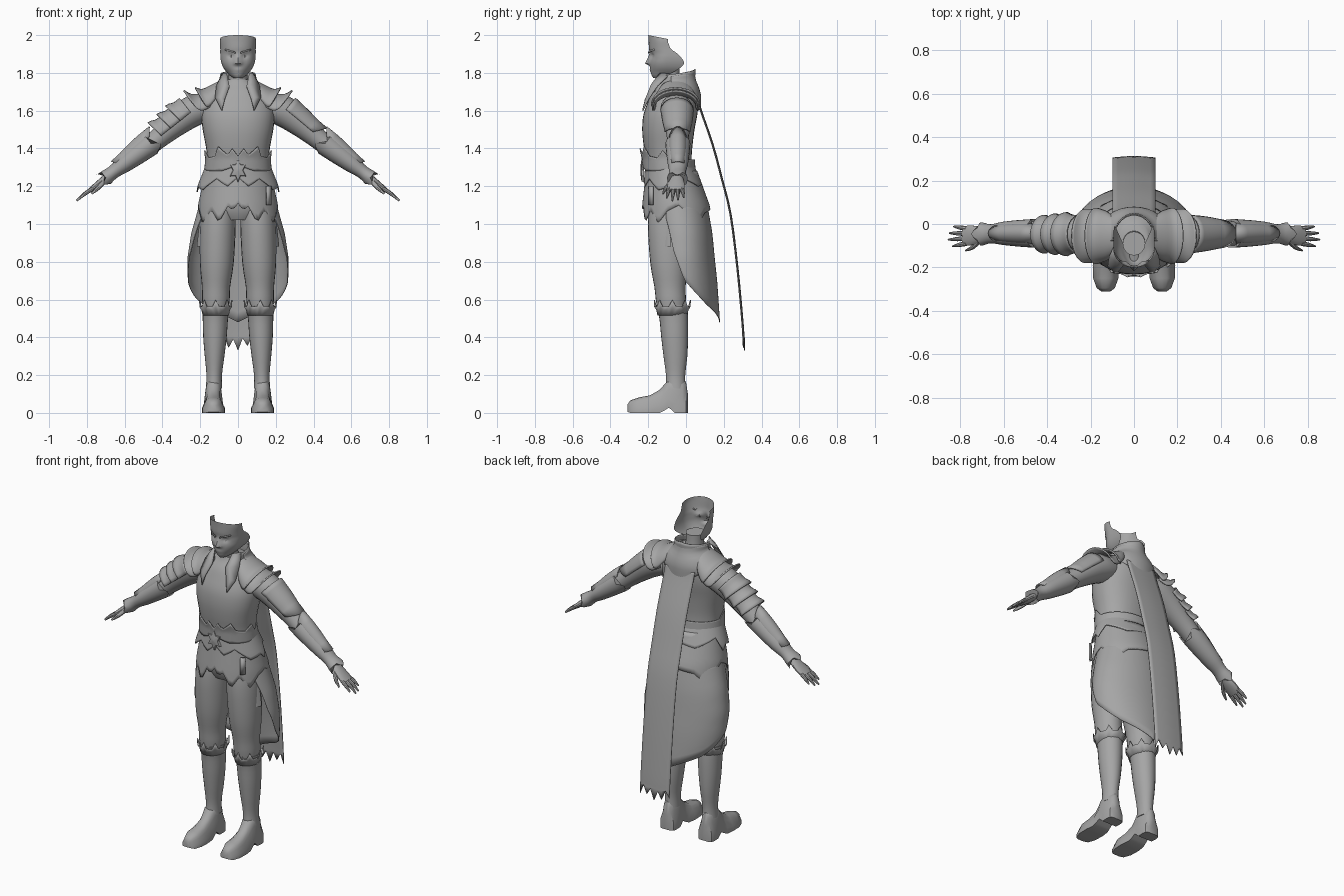
import bpy, bmesh
from math import sin, cos, pi, radians, copysign
from mathutils import Vector

GREY = bpy.data.materials.new("plain_grey")
GREY.diffuse_color = (0.38, 0.38, 0.38, 1)


def lerp_table(tab, x):
    """Linear lookup in rows of (key, value...) sorted by key."""
    if x <= tab[0][0]:
        return tab[0][1:]
    for a, b in zip(tab, tab[1:]):
        if x <= b[0]:
            f = (x - a[0]) / (b[0] - a[0])
            return [p + (q - p) * f for p, q in zip(a[1:], b[1:])]
    return tab[-1][1:]


def spline(rows, k=3):
    """Catmull-Rom resampling of station rows."""
    out = []
    for i in range(len(rows) - 1):
        p = [rows[max(0, min(len(rows) - 1, i + j))] for j in (-1, 0, 1, 2)]
        for s in range(k):
            t = s / k
            out.append([0.5 * (2 * b + (c - a) * t + (2 * a - 5 * b + 4 * c - d) * t * t
                               + (3 * b - a - 3 * c + d) * t ** 3) for a, b, c, d in zip(*p)])
    return out + [list(rows[-1])]


def surf(name, rows, closed=False, caps=False, mirror=False, thick=0):
    """Skin a grid of points."""
    bm = bmesh.new()
    vs = [[bm.verts.new(p) for p in r] for r in rows]
    n = len(rows[0])
    for r, s in zip(vs, vs[1:]):
        for j in range(n if closed else n - 1):
            k = (j + 1) % n
            bm.faces.new((r[j], r[k], s[k], s[j]))
    if caps:
        bm.faces.new(vs[0])
        bm.faces.new(vs[-1])
    bmesh.ops.remove_doubles(bm, verts=bm.verts, dist=1e-5)
    bmesh.ops.recalc_face_normals(bm, faces=bm.faces)
    me = bpy.data.meshes.new(name)
    bm.to_mesh(me)
    bm.free()
    me.materials.append(GREY)
    ob = bpy.data.objects.new(name, me)
    bpy.context.collection.objects.link(ob)
    if thick:
        ob.modifiers.new("thickness", 'SOLIDIFY').thickness = thick
    if mirror:
        ob.modifiers.new("mirror", 'MIRROR').merge_threshold = 1e-5
    return ob


def sq(v, e):
    return copysign(abs(v) ** e, v)


def column(name, rows, n=24, e=1.0, **kw):
    """Upright loft through rows of (z, cx, cy, rx, ry)."""
    pts = [[(cx + rx * sq(cos(2 * pi * j / n), e), cy + ry * sq(sin(2 * pi * j / n), e), z)
            for j in range(n)] for z, cx, cy, rx, ry in spline(rows)]
    return surf(name, pts, closed=True, caps=True, **kw)


def wrap(name, prof, top, hem, a0=-180, a1=180, n=72, m=8, **kw):
    """Cloth around the body. prof rows: (z, rx, y_front, y_back); angle 0 is the front."""
    rows = []
    for i in range(m + 1):
        row = []
        for j in range(n + 1):
            a = a0 + (a1 - a0) * j / n
            k = abs((a + 180) % 360 - 180)
            t, h = lerp_table(top, k)[0], lerp_table(hem, k)[0]
            z = t + (h - t) * i / m
            rx, yf, yb = lerp_table(prof, z)
            a = radians(a)
            row.append((rx * sin(a), (yf + yb) / 2 - (yb - yf) / 2 * cos(a), z))
        rows.append(row)
    return surf(name, rows, **kw)


AXIS, NORM = Vector((0.787, 0, -0.617)), Vector((0.617, 0, 0.787))


def limb(name, rows, b0=-180, b1=180, n=20, jag=(0, 0), teeth=1, side=1, **kw):
    """Loft along the arm through rows of (x, z, y, ry, rn); angle 0 is the upper side."""
    st = spline(rows)
    out = []
    for i, (x, z, y, ry, rn) in enumerate(st):
        shift = -jag[0] if i == 0 else jag[1] if i == len(st) - 1 else 0
        row = []
        for j in range(n + (b1 - b0 < 360)):
            b = radians(b0 + (b1 - b0) * j / n)
            p = Vector((x, y + ry * sin(b), z)) + NORM * rn * cos(b)
            p += AXIS * shift * max(0, cos(b * teeth))
            row.append((p.x * side, p.y, p.z))
        out.append(row)
    full = b1 - b0 == 360
    return surf(name, out, closed=full, caps=full, **kw)


# Head: a face shell, open at the top and back
HEAD = [(1.772, .022, -.172, -.13), (1.79, .047, -.183, -.095), (1.82, .073, -.19, -.04),
        (1.85, .087, -.193, -.01), (1.88, .093, -.19, -.025), (1.905, .094, -.19, -.05),
        (1.93, .094, -.196, -.082), (1.97, .095, -.198, -.095), (2.0, .094, -.2, -.095)]
rows = []
for z, w, yf, yb in spline(HEAD, 4):
    row = []
    for j in range(-16, 17):
        t = abs(j) / 16
        a = min(1, t / .75) * pi / 2
        depth = min(.09, (yb - yf) * .8)
        x, y = w * sin(a), yf + depth * (1 - cos(a))
        if t > .75:
            y += (yb - yf - depth) * (t - .75) / .25
        # nose, eye sockets and mouth
        y -= .024 * max(0, 1 - abs(j) / 2.5) * lerp_table([(1.838, 0), (1.85, 1), (1.9, .2), (1.92, 0)], z)[0]
        y += .012 * max(0, 1 - abs(x - .037) / .025) * max(0, 1 - abs(z - 1.89) / .02)
        y -= .004 * max(0, 1 - x / .03) * max(0, 1 - abs(z - 1.815) / .01)
        tilt = .2 * (y + .2) * max(0, z - 1.95) / .05
        row.append((copysign(x, j), y, z - tilt))
    rows.append(row)
surf("face", rows)
surf("under_jaw", [rows[0], [(p[0] * .8, -.1, 1.79) for p in rows[0]]])
surf("eye", [[(.037 + .019 * c, -.177 + .012 * abs(c), 1.888 + s * .007 * (1 - c * c))
              for c in (-1, -.5, 0, .5, 1)] for s in (-1, 1)], mirror=True)
surf("brow", [[(.014 + .055 * t, -.2 + .032 * t * t, 1.903 + .016 * t + s)
               for t in (0, .3, .6, 1)] for s in (0, .008)], mirror=True, thick=.004)
column("neck", [(1.69, 0, -.07, .07, .07), (1.75, 0, -.085, .052, .055), (1.83, 0, -.09, .052, .055)])

# Torso and pelvis
column("torso", [(z, 0, (f + b) / 2, rx, (b - f) / 2) for z, rx, f, b in [
    (1.3, .162, -.21, .03), (1.36, .164, -.215, .03), (1.42, .172, -.225, .035), (1.5, .187, -.232, .045),
    (1.58, .194, -.225, .06), (1.65, .18, -.2, .066), (1.7, .145, -.178, .058),
    (1.74, .095, -.15, .03), (1.765, .065, -.14, 0)]], n=32, e=.9)
column("pelvis", [(1.02, 0, -.08, .11, .09), (1.08, 0, -.075, .18, .12), (1.2, 0, -.075, .185, .13),
                  (1.34, 0, -.09, .162, .12)])

# Collar, lapels and lowered hood
wrap("stand_collar", [(1.68, .13, -.19, .055), (1.74, .092, -.165, .04), (1.82, .086, -.17, .045)],
     [(30, 1.77), (60, 1.785), (180, 1.82)], [(0, 1.68)], 35, 325, 40, thick=.006)
surf("lapel", [[(.06, -.14, 1.80), (.075, -.125, 1.80), (.085, -.085, 1.795)],
               [(.045, -.185, 1.73), (.075, -.185, 1.74), (.115, -.15, 1.735)],
               [(.07, -.218, 1.66), (.095, -.213, 1.67), (.122, -.195, 1.67)],
               [(.085, -.232, 1.60), (.088, -.23, 1.603), (.09, -.228, 1.606)]], mirror=True, thick=.006)
wrap("hood", [(1.58, .17, -.2, .078), (1.68, .17, -.2, .08), (1.72, .145, -.18, .07),
              (1.76, .1, -.17, .052), (1.81, .09, -.17, .045)],
     [(80, 1.78), (180, 1.815)], [(80, 1.72), (110, 1.69), (140, 1.64), (165, 1.605), (180, 1.6)],
     80, 280, 40, 10, thick=.006)

# Shoulder guards: stacked arched plates of (x, apex z, y radius, tilt, drop)
for nm, st in [("inner_shoulder_plate", [(.085, 1.765, .08, .0, .05), (.14, 1.738, .11, .02, .07),
                                         (.19, 1.715, .125, .035, .085), (.225, 1.725, .13, .05, .09)]),
               ("outer_shoulder_plate", [(.15, 1.71, .11, .01, .08), (.21, 1.69, .12, .03, .08),
                                         (.25, 1.69, .125, .045, .08), (.285, 1.71, .125, .06, .09)])]:
    surf(nm, [[(x - t * (1 - cos(b)), -.055 + ry * sin(b), z - h * (1 - cos(b)))
               for b in [radians(-95 + 190 * j / 18) for j in range(19)]]
              for x, z, ry, t, h in spline(st)], mirror=True, thick=.008)

# Arms, forearm guards, hands
limb("arm", [(.13, 1.63, -.05, .07, .07), (.2, 1.615, -.05, .085, .085), (.275, 1.575, -.047, .08, .08),
             (.35, 1.515, -.045, .068, .066), (.42, 1.455, -.043, .058, .055), (.5, 1.39, -.043, .056, .05),
             (.58, 1.333, -.043, .05, .043), (.66, 1.275, -.045, .036, .03), (.7, 1.242, -.048, .03, .022)],
     mirror=True)
limb("forearm_guard", [(.46, 1.425, -.043, .066, .062), (.52, 1.38, -.043, .062, .057),
                       (.6, 1.32, -.043, .054, .047), (.66, 1.275, -.045, .044, .036),
                       (.7, 1.245, -.046, .054, .042)], n=24, jag=(.04, .03), teeth=3, mirror=True)
limb("elbow_spike", [(.47, 1.435, -.043, .05, .065), (.53, 1.385, -.043, .05, .062), (.62, 1.315, -.043, .04, .046)],
     -70, 70, 10, jag=(.05, .03), mirror=True, thick=.006)
limb("pointed_arm_pad", [(.25, 1.6, -.047, .09, .088), (.33, 1.535, -.045, .08, .08), (.39, 1.485, -.045, .068, .07)],
     -85, 85, 14, jag=(0, .05), thick=.006)
for i in range(3):
    x, z, r = .255 + .05 * i, 1.597 - .04 * i, .09 - .006 * i
    limb("layered_arm_plate", [(x, z, -.047, r, r), (x + .03, z - .024, -.047, r, r),
                               (x + .055, z - .043, -.047, r + .012, r + .014)],
         -95, 95, 14, side=-1, jag=(0, .015), thick=.006)
limb("palm", [(.685, 1.255, -.047, .026, .02), (.72, 1.225, -.05, .04, .02), (.755, 1.198, -.053, .047, .017),
              (.785, 1.176, -.055, .045, .013)], n=14, mirror=True)
for i, tip in enumerate((.835, .855, .85, .83)):
    y0, y1 = -.09 + .023 * i, -.102 + .03 * i
    f = (tip - .775) / .08
    limb("finger", [(.77, 1.187, y0, .011, .011), (.775 + .04 * f, 1.183 - .026 * f, (y0 + y1) / 2, .01, .01),
                    (tip, 1.183 - .06 * f, y1, .004, .005)], n=8, mirror=True)
limb("thumb", [(.705, 1.23, -.07, .014, .014), (.74, 1.192, -.105, .012, .012), (.775, 1.16, -.122, .004, .005)],
     n=8, mirror=True)

# Legs, boots and cuffs
column("trouser_leg", [(1.12, .1, -.08, .085, .11), (1.0, .106, -.09, .094, .112), (.8, .112, -.09, .09, .1),
                       (.67, .116, -.085, .075, .083), (.6, .117, -.08, .073, .08), (.54, .118, -.075, .066, .075)],
       mirror=True)
column("boot_shaft", [(.57, .118, -.075, .072, .082), (.5, .12, -.065, .067, .076), (.4, .122, -.06, .062, .071),
                      (.3, .124, -.056, .052, .063), (.2, .126, -.055, .041, .051), (.13, .128, -.055, .043, .053)],
       mirror=True)
rows = []
for k, (z, r, amp) in enumerate([(.515, .069, 0), (.55, .077, .008), (.575, .088, .022)]):
    rows.append([(.118 + r * cos(j * pi / 16), -.072 + (r + .01) * sin(j * pi / 16),
                  z + amp * (1 if j % 4 == 0 else -.6)) for j in range(32)])
surf("spiked_boot_cuff", rows, closed=True, mirror=True, thick=.005)

# Foot stations: (y, top z, sole z, half width at sole, half width at top)
rows = []
for y, zt, zb, w, wt in [(-.31, .045, .005, .022, .015), (-.295, .066, 0, .042, .03), (-.25, .082, 0, .058, .045),
                         (-.19, .093, 0, .06, .042), (-.14, .122, 0, .054, .036), (-.115, .15, .012, .05, .036),
                         (-.09, .18, .028, .048, .04), (-.06, .185, 0, .048, .042), (-.02, .18, 0, .05, .036),
                         (.0, .165, 0, .045, .025), (.01, .1, .0, .03, .015)]:
    row = [(.13 + w, y, zb), (.13 + w, y, zb + (zt - zb) * .3)]
    row += [(.13 + wt * cos(b * pi / 6), y, zb + (zt - zb) * (.65 + .35 * sin(b * pi / 6))) for b in range(7)]
    row += [(.13 - w, y, zb + (zt - zb) * .3), (.13 - w, y, zb)]
    rows.append(row)
surf("boot_foot", rows, closed=True, caps=True, mirror=True)

# Belt with a spiked crest, buckle, layered skirts
wrap("crested_belt", [(1.28, .172, -.222, .045), (1.35, .168, -.228, .04), (1.41, .18, -.245, .045)],
     [(0, 1.36), (10, 1.4), (18, 1.365), (35, 1.41), (45, 1.36), (65, 1.35), (80, 1.39), (95, 1.34), (180, 1.34)],
     [(0, 1.25), (10, 1.3), (30, 1.28), (180, 1.29)], thick=.006)
surf("buckle", [[(r * sin(j * pi / 6), y, 1.285 + 1.3 * r * cos(j * pi / 6))
                 for j in range(12) for r in [s * (1 if j % 2 == 0 else .55)]]
                for s, y in ((.05, -.222), (.045, -.236), (.01, -.242))], closed=True, caps=True)
wrap("upper_skirt", [(1.16, .222, -.23, .1), (1.2, .215, -.225, .09), (1.32, .168, -.215, .04)], [(0, 1.32)],
     [(0, 1.25), (15, 1.2), (35, 1.24), (60, 1.18), (85, 1.2), (95, 1.17), (110, 1.25), (150, 1.2), (180, 1.22)],
     thick=.006)
wrap("lower_skirt", [(1.0, .218, -.24, .145), (1.1, .212, -.232, .125), (1.28, .172, -.212, .06)], [(0, 1.28)],
     [(0, 1.11), (8, 1.07), (14, 1.1), (28, 1.01), (42, 1.08), (57, 1.0), (75, 1.07), (95, 1.1),
      (125, 1.0), (145, 1.06), (180, 1.08)], thick=.006)
surf("hip_strap", [[(x, -.205 + (x - .15) * .9, z) for x in (.155, .178)] for z in (1.2, 1.1)], thick=.012)

# Long coat tail around the back, side straps
wrap("coat_tail", [(.48, .2, -.16, .18), (.6, .25, -.17, .172), (.7, .266, -.18, .165), (.82, .268, -.18, .152),
                   (.95, .248, -.18, .14), (1.12, .2, -.19, .11)], [(0, 1.12)],
     [(60, 1.04), (72, .86), (90, .7), (110, .63), (130, .57), (180, .48)], 60, 300, 60, 12, thick=.004)
wrap("side_strap", [(.88, .225, -.19, .1), (1.1, .2, -.2, .1)], [(0, 1.1)], [(0, .88)], 62, 76, 4, mirror=True)

# Cape hanging from under the hood
PATH = [(.06, 1.66), (.078, 1.6), (.14, 1.42), (.19, 1.235), (.235, 1.05), (.272, .76), (.297, .49), (.303, .4)]
JAG = (.02, .06, .0, .045, .0, .05, .01, .06, .0)
rows = [[(-.1 + .025 * j, y + .007 * cos((j - 4) * pi / 8), z) for j in range(9)] for y, z in spline(PATH)]
rows.append([(x, y + .003, .345 + JAG[j] - (.015 if j == 4 else 0)) for j, (x, y, z) in enumerate(rows[-1])])
surf("cape", rows, thick=.005)

# Smooth shading with kept edges
bpy.ops.object.select_all(action='SELECT')
bpy.context.view_layer.objects.active = bpy.data.objects["torso"]
bpy.ops.object.shade_smooth_by_angle(angle=radians(40))
